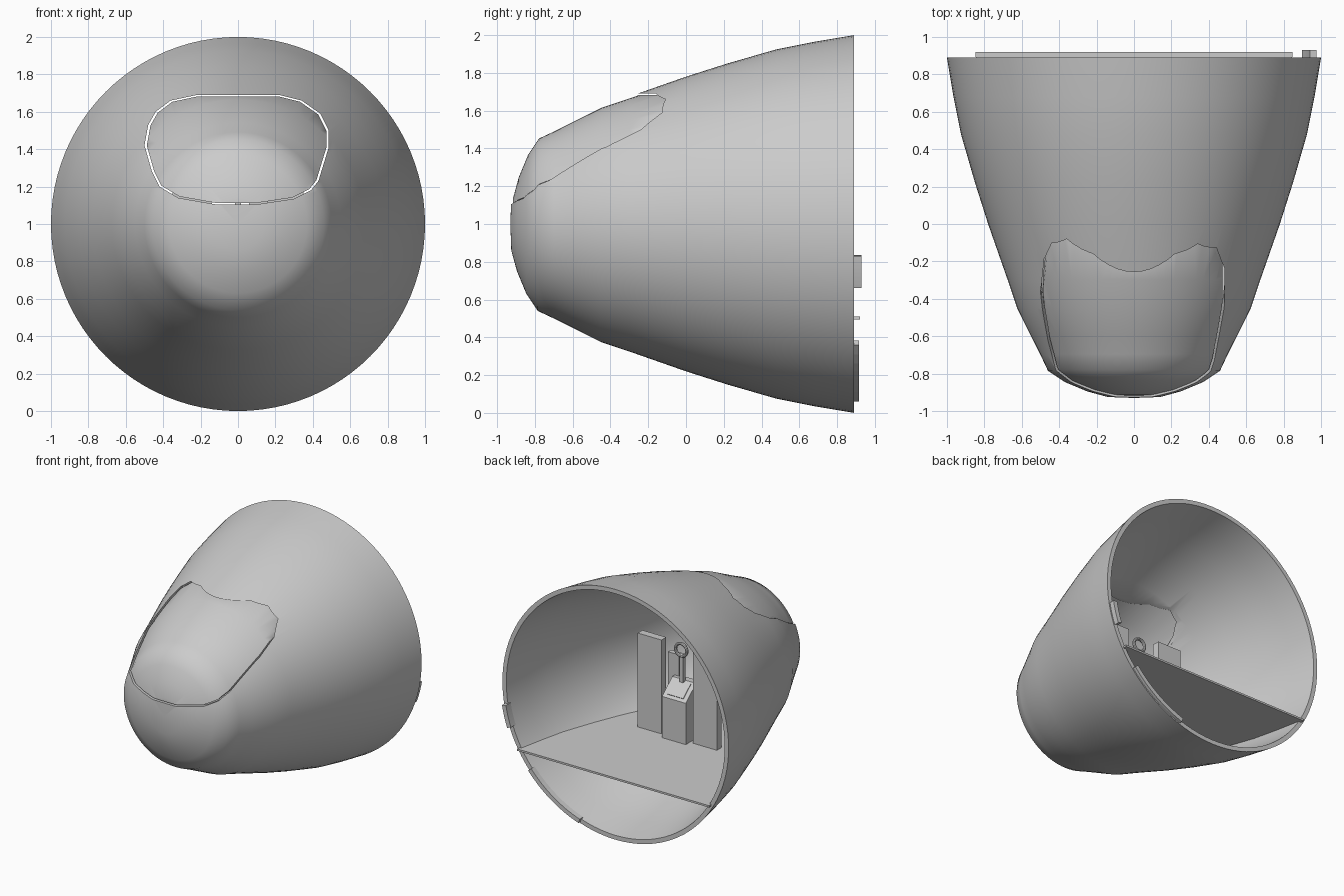
import bpy, bmesh, math
from mathutils import Vector

cube = bpy.data.objects.get("Cube")
if cube:
    bpy.data.objects.remove(cube, do_unlink=True)

grey = bpy.data.materials.new("plain grey")
grey.use_nodes = True
grey.diffuse_color = (0.6, 0.6, 0.6, 1)
grey.node_tree.nodes["Principled BSDF"].inputs["Base Color"].default_value = (0.6, 0.6, 0.6, 1)

# Hull radius along y
HULL = [(0.0, -0.93), (0.14, -0.925), (0.25, -0.895), (0.37, -0.845), (0.46, -0.785),
        (0.50, -0.70), (0.55, -0.6), (0.625, -0.45), (0.675, -0.3), (0.78, 0.0),
        (0.85, 0.22), (0.925, 0.48), (0.965, 0.68), (1.0, 0.89)]
WALL = 0.035
AXIS_Z = 1.0
FLOOR_Z = 0.51


def finish(name, bm, smooth=False):
    bmesh.ops.recalc_face_normals(bm, faces=bm.faces[:])
    mesh = bpy.data.meshes.new(name)
    bm.to_mesh(mesh)
    bm.free()
    ob = bpy.data.objects.new(name, mesh)
    bpy.context.collection.objects.link(ob)
    mesh.materials.append(grey)
    if smooth:
        shade(ob)
    return ob


def shade(ob):
    bpy.ops.object.select_all(action='DESELECT')
    ob.select_set(True)
    bpy.context.view_layer.objects.active = ob
    bpy.ops.object.shade_smooth_by_angle(angle=math.radians(35))


def radius_at(y):
    for (r0, y0), (r1, y1) in zip(HULL, HULL[1:]):
        if y0 <= y <= y1:
            return r0 + (r1 - r0) * (y - y0) / (y1 - y0)
    return HULL[-1][0]


def offset(depth):
    """Hull profile moved inward along its normal."""
    pts = [Vector(p) for p in HULL]
    out = []
    for i, p in enumerate(pts):
        t = (pts[min(i + 1, len(pts) - 1)] - pts[max(i - 1, 0)]).normalized()
        q = p + Vector((-t.y, t.x)) * depth
        out.append((max(q.x, 0.0) if i else 0.0, q.y if i < len(pts) - 1 else p.y))
    return out


def lathe(name, outer, inner, steps=96):
    bm = bmesh.new()
    loop = [bm.verts.new((r, y, AXIS_Z)) for r, y in outer + inner[::-1]]
    edges = [bm.edges.new(pair) for pair in zip(loop, loop[1:])]
    bmesh.ops.spin(bm, geom=loop + edges, cent=(0, 0, AXIS_Z), axis=(0, 1, 0),
                   angle=math.tau, steps=steps, use_duplicate=False)
    bmesh.ops.remove_doubles(bm, verts=bm.verts[:], dist=1e-4)
    return finish(name, bm)


def prism(name, outline, axis, start, end):
    """Closed outline extruded along one axis."""
    bm = bmesh.new()
    def place(p, d):
        q = list(p)
        q.insert(axis, d)
        return q
    face = bm.faces.new([bm.verts.new(place(p, start)) for p in outline])
    new = bmesh.ops.extrude_face_region(bm, geom=[face])["geom"]
    move = place((0, 0), end - start)
    bmesh.ops.translate(bm, verts=[v for v in new if isinstance(v, bmesh.types.BMVert)], vec=move)
    return finish(name, bm)


def box(name, x0, x1, y0, y1, z0, z1):
    return prism(name, [(x0, y0), (x1, y0), (x1, y1), (x0, y1)], 2, z0, z1)


def cut(ob, cutter, operation):
    mod = ob.modifiers.new("cut", 'BOOLEAN')
    mod.object, mod.operation, mod.solver = cutter, operation, 'EXACT'
    bpy.ops.object.select_all(action='DESELECT')
    ob.select_set(True)
    bpy.context.view_layer.objects.active = ob
    bpy.ops.object.modifier_apply(modifier=mod.name)
    bpy.data.objects.remove(cutter, do_unlink=True)
    shade(ob)


# Window outline in x and z, shared by the opening and the pane
WINDOW = [(-0.5, 1.42), (-0.48, 1.53), (-0.44, 1.6), (-0.36, 1.66), (-0.22, 1.69), (0.22, 1.69),
          (0.34, 1.66), (0.44, 1.59), (0.485, 1.5), (0.485, 1.41), (0.43, 1.23), (0.39, 1.18),
          (0.3, 1.135), (0.1, 1.105), (-0.12, 1.105), (-0.32, 1.14), (-0.42, 1.2), (-0.46, 1.28)]


def window_cutter(scale):
    pts = [(x * scale, 1.4 + (z - 1.4) * scale) for x, z in WINDOW]
    ob = prism("window_cutter", pts, 1, -1.3, 0.25)
    ob.hide_render = True
    return ob


hull = lathe("hull_shell", HULL, offset(WALL))
cut(hull, window_cutter(1.0), 'DIFFERENCE')
pane = lathe("window_pane", offset(0.01), offset(WALL))
cut(pane, window_cutter(0.975), 'INTERSECT')

# Deck fitted to the inside of the hull
stations = [-0.66 + i * 0.08 for i in range(20)] + [0.92]
half = [(math.sqrt(max((radius_at(y) - 0.02) ** 2 - (AXIS_Z - FLOOR_Z) ** 2, 0.0004)), y) for y in stations]
prism("floor", half + [(-x, y) for x, y in reversed(half)], 2, FLOOR_Z - 0.015, FLOOR_Z)

# Two upright panels with a console between them
for side, name in ((1, "left_panel"), (-1, "right_panel")):
    xs = sorted((side * 0.14, side * 0.35))
    box(name, xs[0], xs[1], 0.05, 0.11, FLOOR_Z, 1.26)
prism("console", [(0.16, FLOOR_Z), (0.16, 0.84), (0.03, 0.95), (-0.02, 0.95), (-0.02, FLOOR_Z)], 0, -0.11, 0.1)
screen = prism("console_screen", [(0.143, 0.862), (0.045, 0.945), (0.041, 0.94), (0.139, 0.857)], 0, -0.075, 0.065)
box("console_post", 0.06, 0.16, -0.04, 0.0, FLOOR_Z, 1.12)

# Round handle above the console
bpy.ops.mesh.primitive_torus_add(major_radius=0.05, minor_radius=0.012, major_segments=24,
                                 minor_segments=8, location=(0, 0.06, 1.2), rotation=(math.pi / 2, 0, 0))
handle = bpy.context.object
handle.name = "round_handle"
handle.data.materials.append(grey)
shade(handle)
box("handle_stem", -0.015, 0.015, 0.03, 0.06, 0.94, 1.16)


# Raised blocks on the rear rim
def rim_block(name, z0, z1, y1):
    a0, a1 = (math.asin((z - AXIS_Z) / 0.99) for z in (z0, z1))
    angles = [a0 + (a1 - a0) * i / 8 for i in range(9)]
    ring = [(r * math.cos(a), AXIS_Z + r * math.sin(a))
            for r, order in ((0.99, angles), (0.955, angles[::-1])) for a in order]
    prism(name, ring, 1, 0.87, y1)


rim_block("side_rim_block", 0.66, 0.83, 0.93)
rim_block("lower_rim_block", 0.06, 0.36, 0.915)
